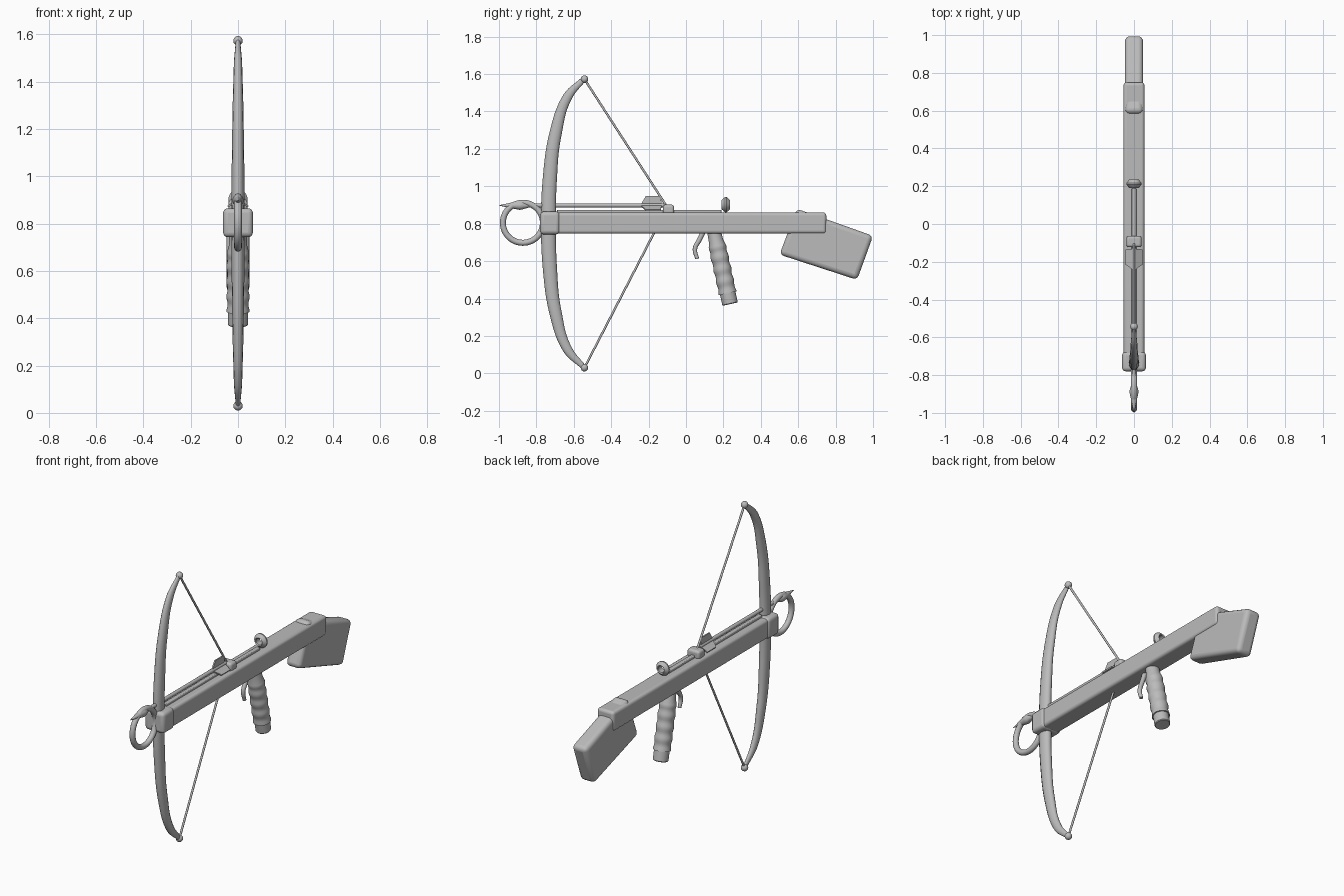
import bpy, bmesh, math
from mathutils import Vector

if "Cube" in bpy.data.objects:
    bpy.data.objects.remove(bpy.data.objects["Cube"])

grey = bpy.data.materials.new("plain grey")
grey.use_nodes = True
COLOUR = (0.5, 0.5, 0.5, 1)
grey.diffuse_color = COLOUR
grey.node_tree.nodes["Principled BSDF"].inputs["Base Color"].default_value = COLOUR


def finish(obj, name, bevel=0):
    """Name, colour, round and smooth one part."""
    obj.name = name
    obj.data.materials.clear()
    obj.data.materials.append(grey)
    if bevel:
        mod = obj.modifiers.new("Rounding", "BEVEL")
        mod.width, mod.segments = bevel, 4
    bpy.ops.object.select_all(action="DESELECT")
    obj.select_set(True)
    bpy.context.view_layer.objects.active = obj
    bpy.ops.object.shade_smooth_by_angle(angle=math.radians(35))
    return obj


def mesh_object(bm, name, bevel=0):
    bmesh.ops.recalc_face_normals(bm, faces=bm.faces)
    mesh = bpy.data.meshes.new(name)
    bm.to_mesh(mesh)
    bm.free()
    obj = bpy.data.objects.new(name, mesh)
    bpy.context.collection.objects.link(obj)
    return finish(obj, name, bevel)


def slab(name, outline, half, bevel=0):
    """Side outline of (y, z) points, extruded across x."""
    bm = bmesh.new()
    face = bm.faces.new([bm.verts.new((-half, y, z)) for y, z in outline])
    new = bmesh.ops.extrude_face_region(bm, geom=[face])["geom"]
    bmesh.ops.translate(bm, vec=(2 * half, 0, 0),
                        verts=[v for v in new if isinstance(v, bmesh.types.BMVert)])
    return mesh_object(bm, name, bevel)


def box(name, y0, y1, z0, z1, half, bevel=0):
    return slab(name, [(y0, z0), (y1, z0), (y1, z1), (y0, z1)], half, bevel)


def lathe(name, start, end, profile, closed=False, sides=32):
    """Turn (distance, radius) points around the line from start to end."""
    bm = bmesh.new()
    axis = (Vector(end) - Vector(start)).normalized()
    across = Vector((1, 0, 0))
    other = axis.cross(across)
    rings = []
    for d, r in profile:
        rings.append([bm.verts.new(Vector(start) + axis * d + r * (
            across * math.cos(math.tau * i / sides) + other * math.sin(math.tau * i / sides)))
            for i in range(sides)])
    pairs = list(zip(rings, rings[1:]))
    if closed:
        pairs.append((rings[-1], rings[0]))
    else:
        bm.faces.new(rings[0])
        bm.faces.new(rings[-1])
    for a, b in pairs:
        for i in range(sides):
            j = (i + 1) % sides
            bm.faces.new((a[i], a[j], b[j], b[i]))
    return mesh_object(bm, name)


def tube(name, points, squash=1):
    """Smooth tapered tube through (y, z, radius) points, optionally squashed in x."""
    curve = bpy.data.curves.new(name, "CURVE")
    curve.dimensions = "3D"
    curve.bevel_depth, curve.bevel_resolution = 1, 4
    curve.resolution_u, curve.use_fill_caps = 10, True
    spline = curve.splines.new("BEZIER")
    spline.bezier_points.add(len(points) - 1)
    for p, (y, z, r) in zip(spline.bezier_points, points):
        p.co, p.radius = (0, y, z), r
        p.handle_left_type = p.handle_right_type = "AUTO"
    obj = bpy.data.objects.new(name, curve)
    bpy.context.collection.objects.link(obj)
    obj.scale.x = squash
    bpy.ops.object.select_all(action="DESELECT")
    obj.select_set(True)
    bpy.context.view_layer.objects.active = obj
    bpy.ops.object.convert(target="MESH")
    return finish(bpy.context.object, name)


# Main beam, front band and top rail
box("main_beam", -0.76, 0.75, 0.747, 0.86, 0.055, 0.016)
box("front_band", -0.78, -0.675, 0.743, 0.865, 0.063, 0.02)
box("top_rail", -0.69, 0.19, 0.85, 0.874, 0.012, 0.004)

# Shoulder stock
slab("shoulder_stock", [(0.50, 0.635), (0.915, 0.5), (1.0, 0.735), (0.592, 0.88)], 0.048, 0.025)

# Bow limbs as one tapered sweep, mirrored about the beam
MID = 0.803
limb = [(-0.55, 1.57, 0.014), (-0.632, 1.48, 0.025), (-0.698, 1.28, 0.033),
        (-0.728, 1.04, 0.038)]
lower = [(y, 2 * MID - z, r) for y, z, r in reversed(limb)]
tube("bow", limb + [(-0.735, MID, 0.041)] + lower, 0.7)

# Limb tips and bowstring
for side, z in (("upper", 1.573), ("lower", 0.03)):
    bpy.ops.mesh.primitive_uv_sphere_add(segments=24, ring_count=12, radius=0.02,
                                         location=(0, -0.543, z))
    finish(bpy.context.object, side + "_limb_tip")
    nock = Vector((0, -0.1, 0.888))
    tip = Vector((0, -0.543, z))
    lathe(side + "_bowstring", tip, nock, [(0, 0.006), ((nock - tip).length, 0.006)], sides=12)
box("string_catch", -0.123, -0.063, 0.85, 0.902, 0.04, 0.014)

# Bolt: shaft, head and three vanes
BOLT_Z = 0.898
lathe("bolt_shaft", (0, -0.9, BOLT_Z), (0, -0.1, BOLT_Z), [(0, 0.011), (0.78, 0.011)], sides=16)
lathe("bolt_head", (0, -1, BOLT_Z), (0, 0, BOLT_Z),
      [(0, 0.001), (0.11, 0.024), (0.125, 0.022), (0.16, 0.011)])
for i in range(3):
    vane = slab("bolt_vane_%d" % (i + 1),
                [(-0.245, 0), (-0.13, 0), (-0.135, 0.05), (-0.215, 0.05)], 0.004)
    vane.location.z = BOLT_Z
    vane.rotation_euler.y = math.tau * i / 3

# Foot stirrup ring
bpy.ops.mesh.primitive_torus_add(location=(0, -0.872, 0.805), rotation=(0, math.pi / 2, 0),
                                 major_radius=0.107, minor_radius=0.016,
                                 major_segments=64, minor_segments=16)
finish(bpy.context.object, "stirrup_ring")

# Rear sight ring
lathe("rear_sight", (0, 0.213, 0.902), (0, 1, 0.902),
      [(-0.004, 0.041), (-0.023, 0.024), (-0.018, 0.019), (0.018, 0.019),
       (0.023, 0.024), (0.004, 0.041)], closed=True)

# Pistol grip with shallow finger ridges, and its end cap
top, bottom = Vector((0, 0.148, 0.765)), Vector((0, 0.236, 0.37))
length = (bottom - top).length
profile = [(0, 0.036), (0.06, 0.039), (0.085, 0.046)]
for i in range(1, 25):
    profile.append((0.085 + 0.26 * i / 24, 0.0465 + 0.0025 * math.cos(math.tau * i / 6)))
lathe("pistol_grip", top, bottom, profile)
lathe("grip_end_cap", top, bottom, [(0.33, 0.042), (length - 0.004, 0.042), (length, 0.039)])

# Trigger
tube("trigger", [(0.095, 0.76, 0.013), (0.072, 0.715, 0.013), (0.048, 0.665, 0.012),
                 (0.06, 0.612, 0.01)])
